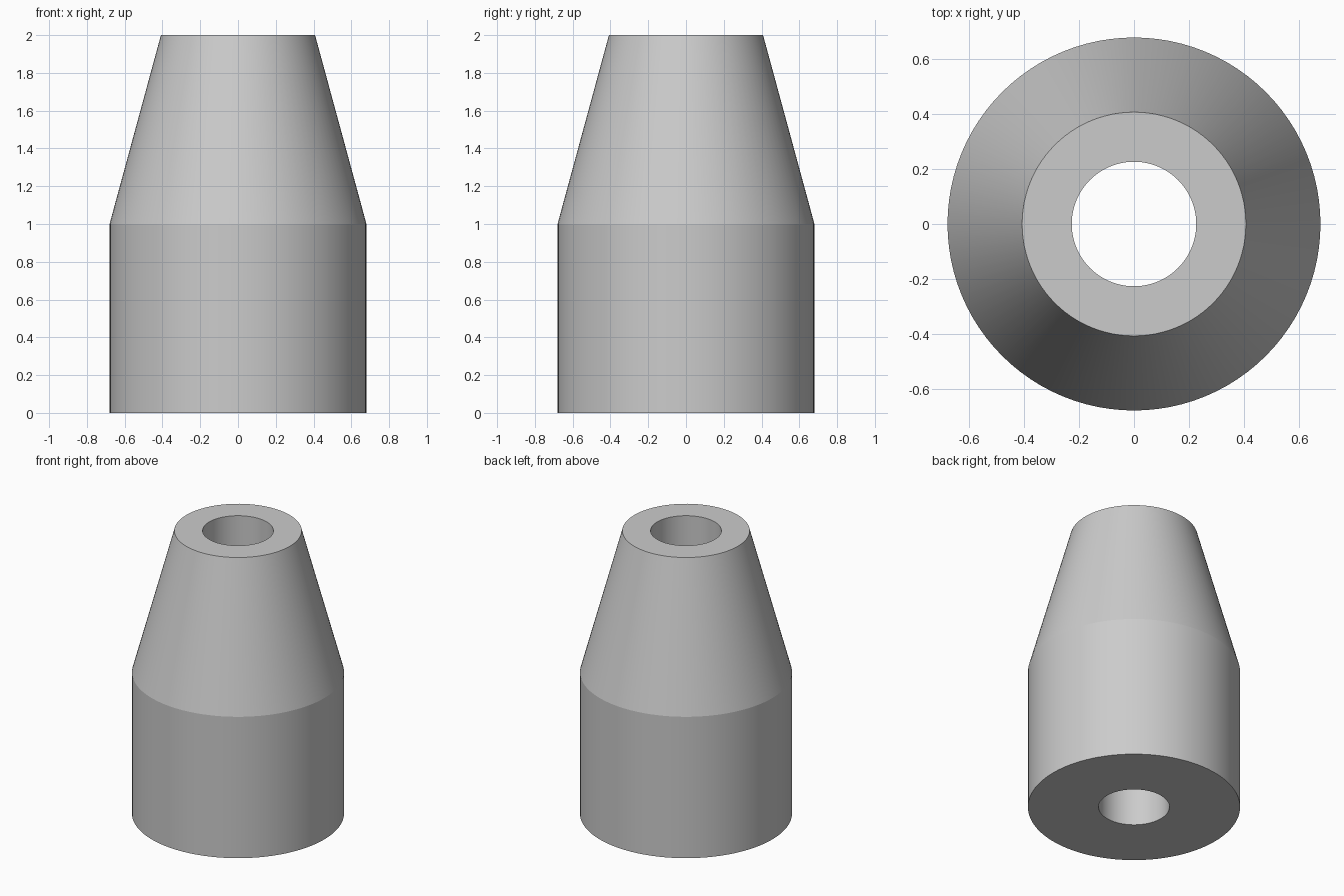
import bpy
import bmesh
import math
from mathutils import Matrix, Vector

cube = bpy.data.objects.get("Cube")
if cube:
    bpy.data.objects.remove(cube, do_unlink=True)

# Single plain grey material
GREY = (0.6, 0.6, 0.6, 1.0)
grey = bpy.data.materials.new("plain_grey")
grey.use_nodes = True
grey.diffuse_color = GREY
grey.node_tree.nodes["Principled BSDF"].inputs["Base Color"].default_value = GREY

# Wall cross-section (radius, height): cylinder base, tapered nose, through bore
BORE, BASE, TIP = 0.227, 0.68, 0.408
PROFILE = [(BORE, 0), (BASE, 0), (BASE, 1), (TIP, 2), (BORE, 2)]
SEGMENTS = 96

# Revolve the cross-section around the vertical axis
bm = bmesh.new()
rings = []
for i in range(SEGMENTS):
    turn = Matrix.Rotation(math.tau * i / SEGMENTS, 3, "Z")
    rings.append([bm.verts.new(turn @ Vector((r, 0, z))) for r, z in PROFILE])
for i, ring in enumerate(rings):
    after = rings[(i + 1) % SEGMENTS]
    for j in range(len(PROFILE)):
        k = (j + 1) % len(PROFILE)
        bm.faces.new((ring[j], after[j], after[k], ring[k]))
bmesh.ops.recalc_face_normals(bm, faces=bm.faces)

mesh = bpy.data.meshes.new("tapered_sleeve")
bm.to_mesh(mesh)
bm.free()
mesh.materials.append(grey)
sleeve = bpy.data.objects.new("tapered_sleeve", mesh)
bpy.context.collection.objects.link(sleeve)

# Smooth round walls, crisp rims and shoulder
bpy.ops.object.select_all(action="DESELECT")
sleeve.select_set(True)
bpy.context.view_layer.objects.active = sleeve
bpy.ops.object.shade_smooth_by_angle(angle=math.radians(10))
